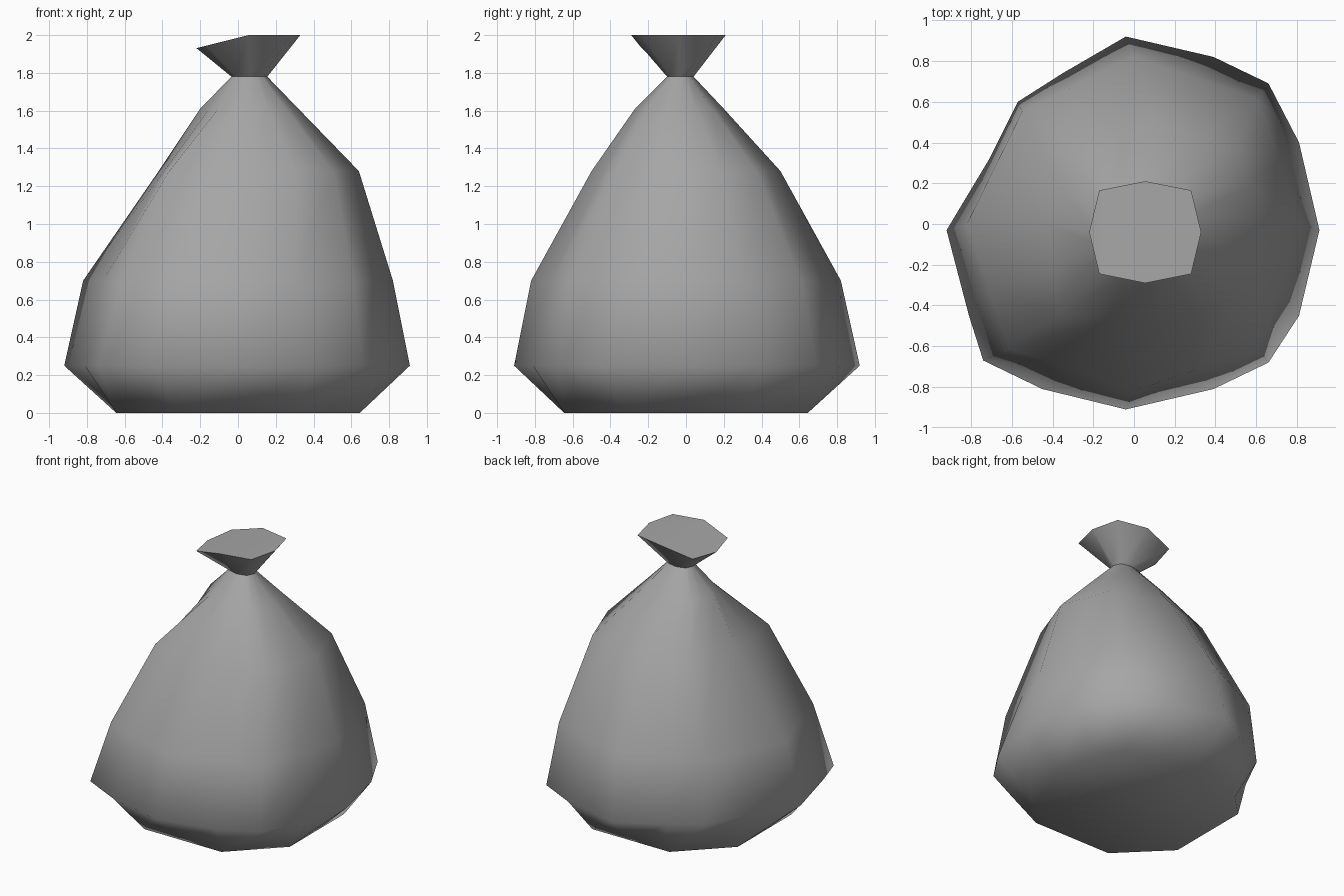
import bpy
import bmesh
import math

old = bpy.data.objects.get("Cube")
if old:
    bpy.data.objects.remove(old, do_unlink=True)

# One grey cloth colour
cloth = bpy.data.materials.new("grey_cloth")
cloth.use_nodes = True
GREY = (0.38, 0.38, 0.38, 1)
cloth.diffuse_color = GREY
bsdf = cloth.node_tree.nodes["Principled BSDF"]
bsdf.inputs["Base Color"].default_value = GREY
bsdf.inputs["Roughness"].default_value = 0.9


def octagon(cx, cy, rx, ry, corner=0.745, back=1.0, front=1.0):
    """Eight points; back and front scale the two corners on the -x side."""
    scales = (1, back, front, 1)
    points = []
    for turn in range(4):
        for x, y in ((1, 0), (corner * scales[turn], corner * scales[turn])):
            for _ in range(turn):
                x, y = -y, x
            points.append((cx + x * rx, cy + y * ry))
    return points


def midpoints(points):
    """Add a point in the middle of every edge."""
    result = []
    for i, (x, y) in enumerate(points):
        nx, ny = points[(i + 1) % len(points)]
        result += [(x, y), ((x + nx) / 2, (y + ny) / 2)]
    return result


def loft(bm, layers):
    """Skin a stack of outlines given as (height, points)."""
    rings = [[bm.verts.new((x, y, z)) for x, y in pts] for z, pts in layers]
    for low, high in zip(rings, rings[1:]):
        for i in range(len(low)):
            j = (i + 1) % len(low)
            bm.faces.new((low[i], low[j], high[j], high[i]))
    return rings


def finish(bm, name, angle):
    bmesh.ops.recalc_face_normals(bm, faces=bm.faces[:])
    mesh = bpy.data.meshes.new(name)
    bm.to_mesh(mesh)
    bm.free()
    mesh.materials.append(cloth)
    obj = bpy.data.objects.new(name, mesh)
    bpy.context.collection.objects.link(obj)
    bpy.ops.object.select_all(action="DESELECT")
    obj.select_set(True)
    bpy.context.view_layer.objects.active = obj
    bpy.ops.object.shade_smooth_by_angle(angle=math.radians(angle))


# Base outline: octagon turned by half a side, starting at the middle of +x
base_corners = []
for turn in range(4):
    for x, y in ((0.645, 0.316), (0.316, 0.645)):
        for _ in range(turn):
            x, y = -y, x
        base_corners.append((x, y))
base = midpoints(base_corners)
base = base[-1:] + base[:-1]

# Widest outline: uneven, slumped in at the back
belly = [
    (0.91, -0.03), (0.81, 0.40), (0.66, 0.69), (0.39, 0.82),
    (-0.04, 0.92), (-0.35, 0.74), (-0.57, 0.60), (-0.71, 0.32),
    (-0.92, -0.03), (-0.81, -0.45), (-0.74, -0.67), (-0.45, -0.81),
    (-0.04, -0.91), (0.39, -0.81), (0.66, -0.68), (0.81, -0.45),
]

# Sack body from the flat base up to the tied neck
bm = bmesh.new()
body = loft(bm, [
    (0.0, base),
    (0.25, belly),
    (0.70, midpoints(octagon(0, 0, 0.82, 0.82, back=0.9))),
    (1.28, midpoints(octagon(0.11, 0, 0.53, 0.50, front=1.2))),
    (1.61, midpoints(octagon(0.06, -0.035, 0.26, 0.235, front=0.85))),
    (1.78, midpoints(octagon(0.06, -0.03, 0.095, 0.07))),
])
bm.faces.new(body[0])
finish(bm, "sack_body", 65)

# Flared gathered top, with its closed face folded down on one side
bm = bmesh.new()
neck, rim = loft(bm, [
    (1.78, octagon(0.06, -0.03, 0.095, 0.07)),
    (2.0, octagon(0.055, -0.04, 0.275, 0.25, corner=0.82)),
])
for v in rim:
    v.co.z -= 0.25 * max(0, 0.055 - v.co.x)
bm.faces.new(rim[2:7])
bm.faces.new(rim[6:] + rim[:3])
finish(bm, "sack_top", 60)
